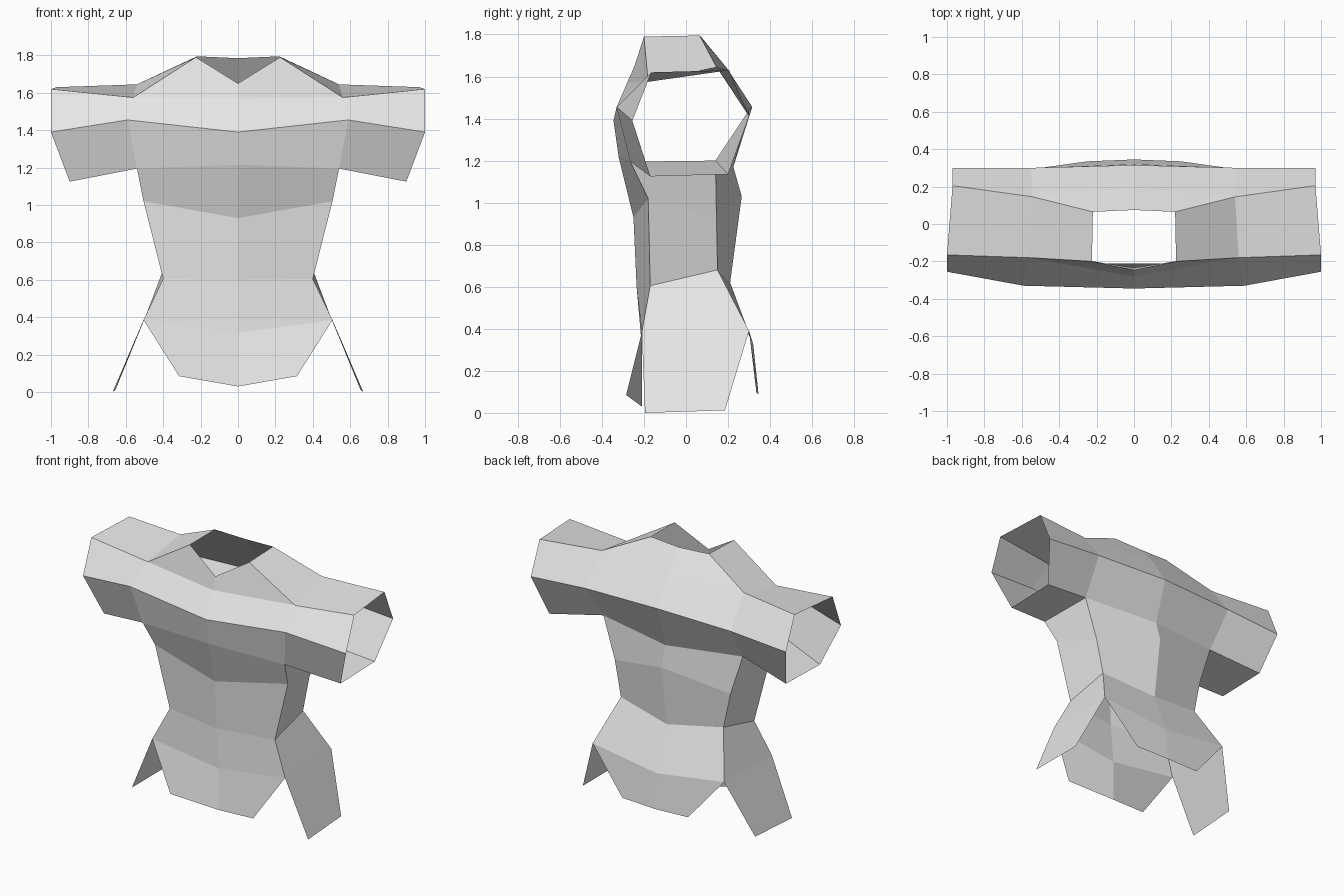
import bpy, bmesh
from mathutils import Vector

cube = bpy.data.objects.get("Cube")
if cube:
    bpy.data.objects.remove(cube, do_unlink=True)

cloth = bpy.data.materials.new("light_grey_cloth")
cloth.use_nodes = True
GREY = (0.8, 0.8, 0.8, 1.0)
cloth.diffuse_color = GREY
bsdf = next(n for n in cloth.node_tree.nodes if n.type == 'BSDF_PRINCIPLED')
bsdf.inputs["Base Color"].default_value = GREY
bsdf.inputs["Roughness"].default_value = 0.9


def loft(name, rows, core, closed=False, skip=()):
    """Quads between rows of points, facing away from core, mirrored in x."""
    bm = bmesh.new()
    grid = [[bm.verts.new(p) for p in row] for row in rows]
    n = len(rows[0])
    for r in range(len(rows) - 1):
        for c in range(n if closed else n - 1):
            if (r, c) in skip:
                continue
            d = (c + 1) % n
            bm.faces.new((grid[r][c], grid[r + 1][c], grid[r + 1][d], grid[r][d]))
    bm.normal_update()
    facing = sum(f.normal.dot(f.calc_center_median() - Vector(core)) for f in bm.faces)
    if facing < 0:
        bmesh.ops.reverse_faces(bm, faces=bm.faces[:])
    mesh = bpy.data.meshes.new(name)
    bm.to_mesh(mesh)
    bm.free()
    mesh.materials.append(cloth)
    obj = bpy.data.objects.new(name, mesh)
    bpy.context.collection.objects.link(obj)
    mirror = obj.modifiers.new("Mirror", 'MIRROR')
    mirror.use_clip = True
    mirror.merge_threshold = 0.001
    return obj


# Half rings from the neck down: front centre, front corner, back corner, back centre
neck = [(0, -.245, 1.65), (.225, -.2, 1.79), (.22, .065, 1.795), (0, .075, 1.785)]
yoke = [(0, -.28, 1.57), (.56, -.18, 1.575), (.54, .145, 1.645), (0, .195, 1.64)]
chest = [(0, -.345, 1.39), (.59, -.33, 1.455), (.55, .3, 1.44), (0, .315, 1.455)]
underarm = [(0, -.32, 1.215), (.54, -.265, 1.195), (.53, .14, 1.2), (0, .225, 1.17)]
ribs = [(0, -.25, .93), (.505, -.18, 1.02), (.44, .145, .92), (0, .265, 1.03)]
waist = [(0, -.235, .6), (.4, -.17, .605), (.39, .15, .68), (0, .21, .62)]
hip = [(0, -.21, .315), (.505, -.21, .385), (.5, .3, .39), (0, .32, .325)]

# Torso shell, left open at the armholes
loft("tunic_torso", [neck, yoke, chest, underarm, ribs, waist, hip],
     (0, 0, .9), skip={(1, 1), (2, 1)})

# Open sleeves from the armhole to the cuff
armhole = [yoke[1], yoke[2], chest[2], underarm[2], underarm[1], chest[1]]
cuff = [(1, -.165, 1.62), (.97, .205, 1.63), (.97, .3, 1.41),
        (.9, .2, 1.135), (.9, -.17, 1.125), (1, -.255, 1.39)]
loft("sleeves", [armhole, cuff], (.76, 0, 1.4), closed=True)

# Hanging skirt flaps, split at the hip corners
loft("front_skirt_flap", [hip[:2], [(0, -.21, .03), (.315, -.285, .085)]], (0, 0, .2))
loft("side_skirt_flaps", [hip[1:3], [(.67, -.195, 0), (.655, .185, .012)]], (0, 0, .2))
loft("back_skirt_flap", [hip[2:], [(.25, .335, .095), (0, .345, .09)]], (0, 0, .2))
